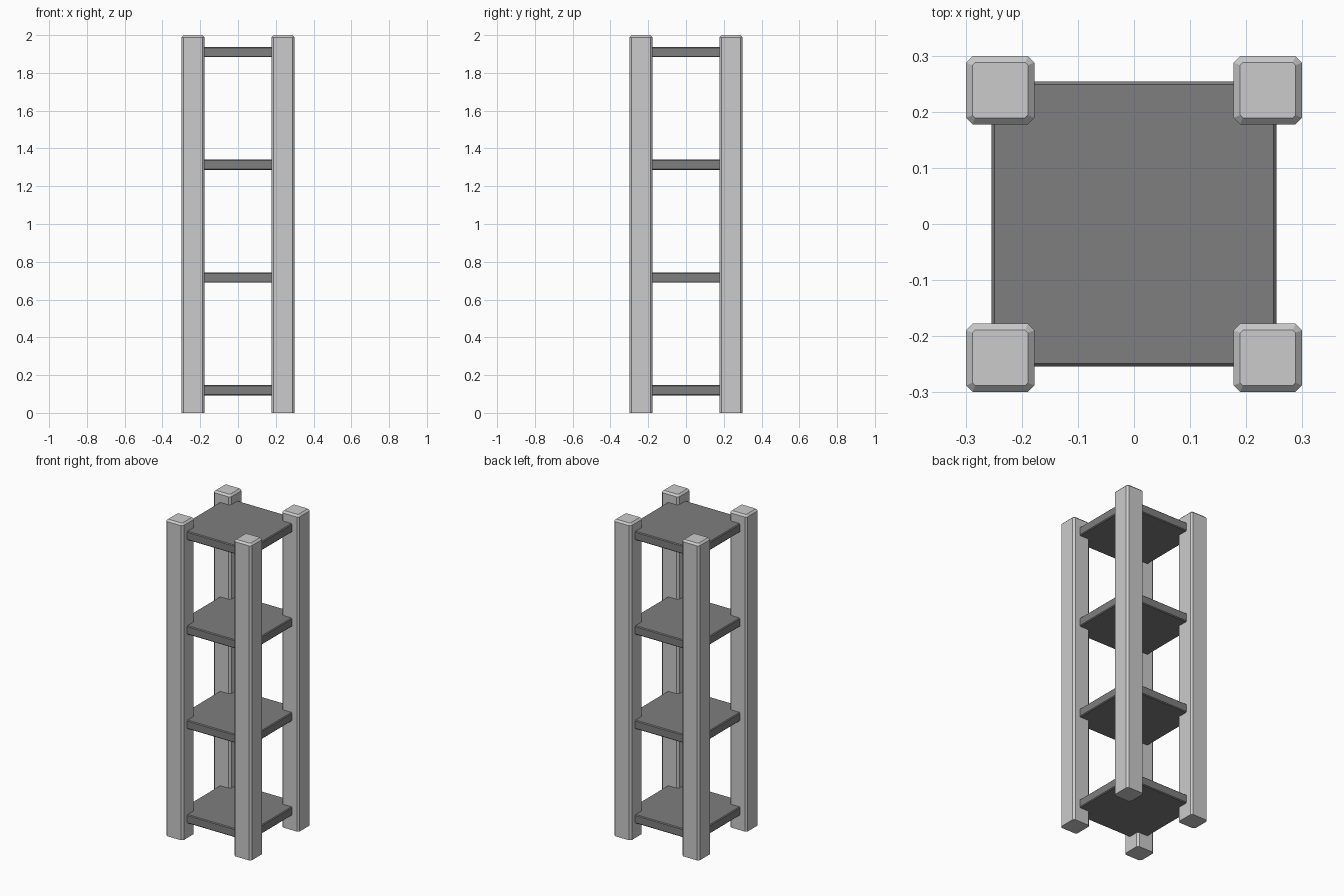
import bpy, bmesh

if "Cube" in bpy.data.objects:
    bpy.data.objects.remove(bpy.data.objects["Cube"])


def grey(name, value):
    mat = bpy.data.materials.new(name)
    mat.diffuse_color = (value, value, value, 1)
    mat.use_nodes = True
    mat.node_tree.nodes["Principled BSDF"].inputs["Base Color"].default_value = mat.diffuse_color
    return mat


def bevel(bm, edges, offset):
    bmesh.ops.bevel(bm, geom=edges, offset=offset, segments=1,
                    affect='EDGES', profile=0.5)


def block(name, size, centre, chamfer, mat, bevel_bottom):
    bm = bmesh.new()
    bmesh.ops.create_cube(bm, size=1)
    bmesh.ops.scale(bm, vec=size, verts=bm.verts)
    # Upright edges first, then the rims
    bevel(bm, [e for e in bm.edges
               if e.verts[0].co.z * e.verts[1].co.z < 0], chamfer)
    bevel(bm, [e for e in bm.edges
               if all(v.co.z > 0 for v in e.verts)
               or (bevel_bottom and all(v.co.z < 0 for v in e.verts))], chamfer)
    bmesh.ops.recalc_face_normals(bm, faces=bm.faces)
    mesh = bpy.data.meshes.new(name)
    bm.to_mesh(mesh)
    bm.free()
    mesh.materials.append(mat)
    obj = bpy.data.objects.new(name, mesh)
    obj.location = centre
    bpy.context.collection.objects.link(obj)


post_grey = grey("post_grey", 0.57)
shelf_grey = grey("shelf_grey", 0.21)

# Corner posts, chamfered except around the foot
P = 0.2385
for y_name, y in (("front", -P), ("back", P)):
    for x_name, x in (("left", -P), ("right", P)):
        block(f"{y_name}_{x_name}_post", (0.1215, 0.1215, 2.0),
              (x, y, 1.0), 0.0115, post_grey, False)

# Four evenly spaced square shelves
for i in range(4):
    block(f"shelf_{i + 1}", (0.508, 0.508, 0.055),
          (0, 0, 0.1195 + i * 0.597), 0.005, shelf_grey, True)
